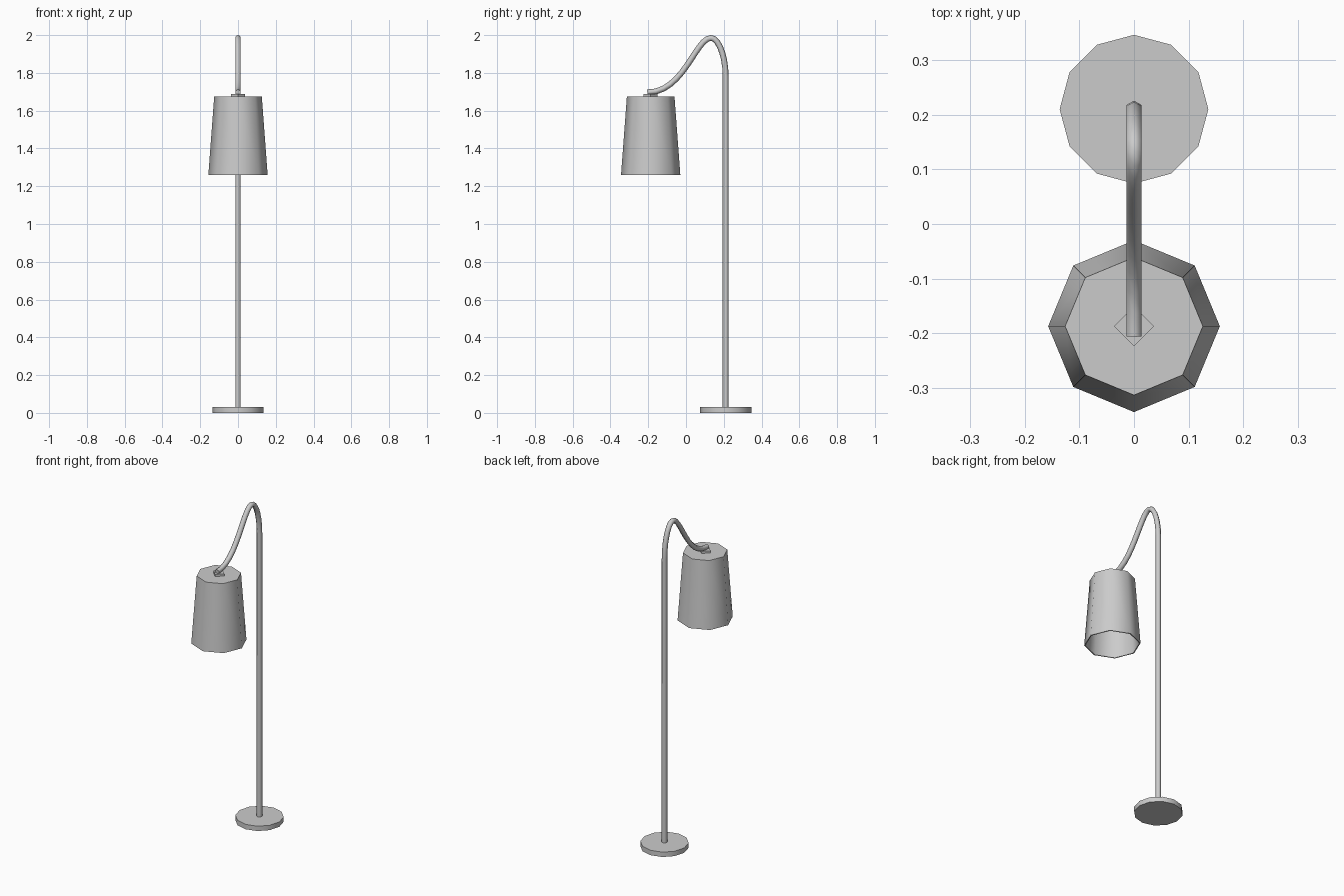
import bpy, bmesh, math
from mathutils import Vector
from mathutils.geometry import interpolate_bezier

cube = bpy.data.objects.get("Cube")
if cube:
    bpy.data.objects.remove(cube, do_unlink=True)

grey = bpy.data.materials.new("light_grey")
grey.use_nodes = True
color = (0.6, 0.6, 0.6, 1)
grey.diffuse_color = color
grey.node_tree.nodes["Principled BSDF"].inputs["Base Color"].default_value = color

STAND_Y, SHADE_Y = 0.21, -0.187


def loft(name, rings, angle):
    """Skin a list of equal-sized point rings, cap both ends, smooth below the angle."""
    bm = bmesh.new()
    loops = [[bm.verts.new(p) for p in ring] for ring in rings]
    n = len(loops[0])
    for a, b in zip(loops, loops[1:]):
        for i in range(n):
            j = (i + 1) % n
            bm.faces.new((a[i], a[j], b[j], b[i]))
    bm.faces.new(loops[0])
    bm.faces.new(loops[-1])
    bmesh.ops.recalc_face_normals(bm, faces=bm.faces)
    mesh = bpy.data.meshes.new(name)
    bm.to_mesh(mesh)
    bm.free()
    mesh.materials.append(grey)
    obj = bpy.data.objects.new(name, mesh)
    bpy.context.collection.objects.link(obj)
    bpy.ops.object.select_all(action='DESELECT')
    obj.select_set(True)
    bpy.context.view_layer.objects.active = obj
    bpy.ops.object.shade_smooth_by_angle(angle=math.radians(angle))
    return obj


def ring(center, radius, sides, u=Vector((1, 0, 0)), v=Vector((0, 1, 0))):
    turns = [math.tau * i / sides for i in range(sides)]
    return [center + radius * (math.cos(t) * u + math.sin(t) * v) for t in turns]


def turned(name, y, profile, sides, angle=50):
    return loft(name, [ring(Vector((0, y, z)), r, sides) for r, z in profile], angle)


# Round foot plate
turned("base", STAND_Y, [(0.136, 0), (0.136, 0.03)], 12)

# Tapered shade, hollow and open below
turned("shade", SHADE_Y,
       [(0.126, 1.669), (0.151, 1.26), (0.157, 1.26), (0.126, 1.675)][::-1], 8)

# Small square cap joining shade and arm
turned("shade_cap", SHADE_Y, [(0.037, 1.675), (0.037, 1.688)], 4)

# Six-sided pole, bending over into the arm
foot, bend, peak, tip = (Vector((0, y, z)) for y, z in
                         [(STAND_Y, 0.02), (STAND_Y, 1.78), (0.132, 1.985), (-0.205, 1.697)])
over = interpolate_bezier(bend, bend + Vector((0, 0, 0.11)),
                          peak + Vector((0, 0.04, 0)), peak, 8)
down = interpolate_bezier(peak, peak + Vector((0, -0.08, 0)),
                          tip + Vector((0, 0.19, -0.005)), tip, 13)
path = [foot] + over + down[1:]
side = Vector((1, 0, 0))
rings = []
for i, p in enumerate(path):
    before = (p - path[max(i - 1, 0)]).normalized()
    after = (path[min(i + 1, len(path) - 1)] - p).normalized()
    across = (before + after).normalized().cross(side)
    rings.append(ring(p, 0.0155, 6, across, side))
loft("pole_and_arm", rings, 65)
